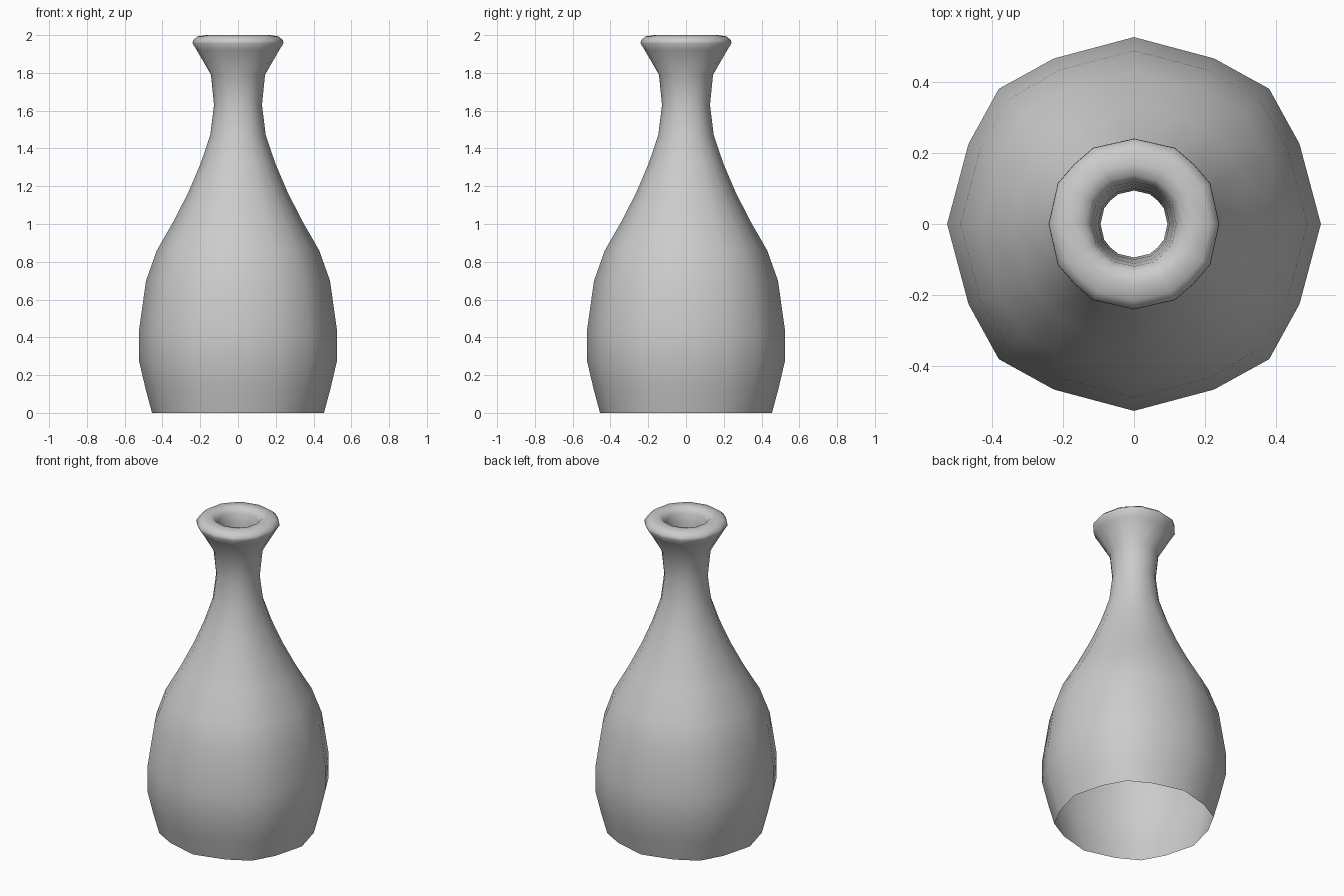
import bpy, bmesh, math

if "Cube" in bpy.data.objects:
    bpy.data.objects.remove(bpy.data.objects["Cube"])

# Profile (radius, height): open base, belly, neck, lip, then down inside the mouth
profile = [(0.455, 0), (0.49, 0.13), (0.525, 0.28), (0.525, 0.43), (0.487, 0.70),
           (0.43, 0.86), (0.338, 1.02), (0.262, 1.17), (0.198, 1.32), (0.147, 1.47),
           (0.127, 1.63), (0.143, 1.79), (0.218, 1.92), (0.24, 1.955), (0.239, 1.972),
           (0.215, 1.993), (0.17, 2.0), (0.138, 1.993), (0.119, 1.965),
           (0.111, 1.90), (0.1, 1.76), (0.094, 1.6)]

# One quarter of the slightly uneven 16-sided section: (angle, radius factor)
body_section = [(0, 1.0), (25.8, 0.984), (45, 1.023), (64.2, 0.984)]
lip_section = [(0, 1.0), (28.2, 1.012), (45, 0.99), (61.8, 1.012)]


def ring(bm, radius, z):
    t = min(1, max(0, (z - 0.5) / 1.3))
    verts = []
    for quarter in range(4):
        for (a0, f0), (a1, f1) in zip(body_section, lip_section):
            a = math.radians(quarter * 90 + a0 + (a1 - a0) * t)
            r = radius * (f0 + (f1 - f0) * t)
            verts.append(bm.verts.new((r * math.cos(a), r * math.sin(a), z)))
    return verts


# Vase skin: join consecutive rings
bm = bmesh.new()
rings = [ring(bm, r, z) for r, z in profile]
for low, high in zip(rings, rings[1:]):
    for i in range(16):
        j = (i + 1) % 16
        bm.faces.new((low[i], low[j], high[j], high[i]))
for f in bm.faces:
    f.smooth = True
mesh = bpy.data.meshes.new("vase")
bm.to_mesh(mesh)
bm.free()
vase = bpy.data.objects.new("vase", mesh)
bpy.context.collection.objects.link(vase)
